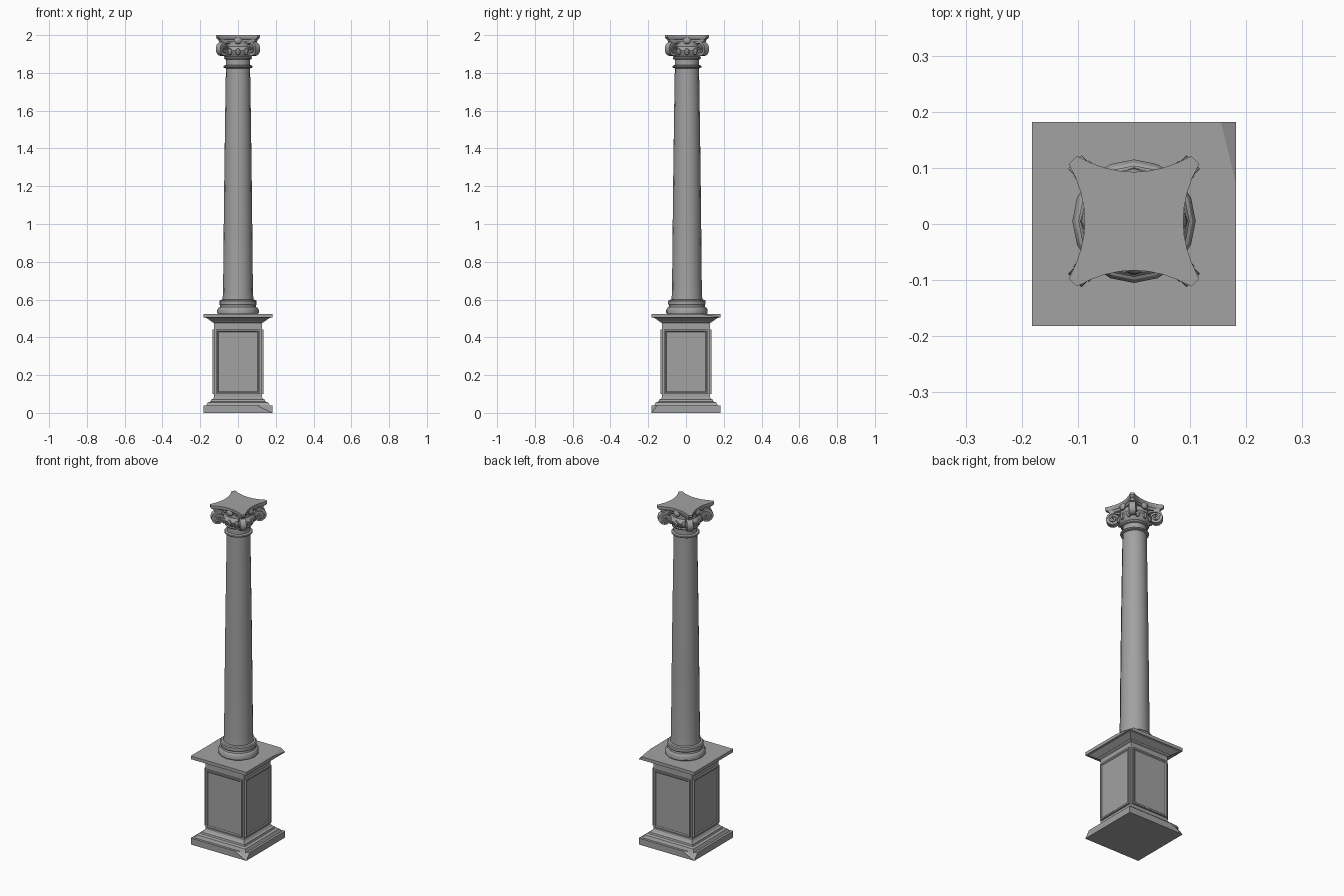
import bpy, bmesh, math
from mathutils import Vector, Matrix

if "Cube" in bpy.data.objects:
    bpy.data.objects.remove(bpy.data.objects["Cube"], do_unlink=True)

STONE = (0.36, 0.36, 0.36, 1)
stone = bpy.data.materials.new("grey_stone")
stone.use_nodes = True
stone.diffuse_color = STONE
stone.node_tree.nodes["Principled BSDF"].inputs["Base Color"].default_value = STONE

OFFSET = 0.005   # the column sits slightly towards the back of its pedestal


def finish(name, bm, smooth=False, y=0):
    bmesh.ops.recalc_face_normals(bm, faces=bm.faces)
    mesh = bpy.data.meshes.new(name)
    bm.to_mesh(mesh)
    bm.free()
    mesh.materials.append(stone)
    ob = bpy.data.objects.new(name, mesh)
    ob.location.y = y
    bpy.context.collection.objects.link(ob)
    if smooth:
        bpy.ops.object.select_all(action='DESELECT')
        ob.select_set(True)
        bpy.context.view_layer.objects.active = ob
        bpy.ops.object.shade_smooth_by_angle(angle=math.radians(30))
    return ob


def loft(bm, rings):
    """Skin closed rings of points and cap both ends."""
    rows = [[bm.verts.new(p) for p in ring] for ring in rings]
    for a, b in zip(rows, rows[1:]):
        for i in range(len(a)):
            j = (i + 1) % len(a)
            bm.faces.new((a[i], a[j], b[j], b[i]))
    bm.faces.new(rows[0][::-1])
    bm.faces.new(rows[-1])


def square(h, z):
    return [(x * h, y * h, z) for x, y in ((-1, -1), (1, -1), (1, 1), (-1, 1))]


def circle(r, z, n=16):
    return [(r * math.cos(math.tau * i / n), r * math.sin(math.tau * i / n), z) for i in range(n)]


def stack(ring, profile):
    bm = bmesh.new()
    loft(bm, [ring(r, z) for r, z in profile])
    return bm


def chip(bm, points, inside):
    """Slice off the side of a plane that faces away from a point inside."""
    a, b, c = map(Vector, points)
    n = (b - a).cross(c - a)
    if n.dot(Vector(inside) - a) > 0:
        n.negate()
    bmesh.ops.bisect_plane(bm, geom=bm.verts[:] + bm.edges[:] + bm.faces[:],
                           plane_co=a, plane_no=n, clear_outer=True)
    bmesh.ops.holes_fill(bm, edges=[e for e in bm.edges if e.is_boundary])


# Foot slab with two broken corners
E = 0.182
bm = stack(square, [(E, 0), (E, 0.038)])
for s in (1, -1):
    chip(bm, [(s * E, -s * E, 0), (s * (E - 0.08), -s * E, 0.038), (s * E, -s * (E - 0.03), 0.038)], (0, 0, 0.01))
finish("pedestal_foot", bm)

# Stepped mouldings and square die
finish("pedestal_body", stack(square, [
    (0.168, 0.038), (0.16, 0.055), (0.145, 0.06), (0.142, 0.07), (0.132, 0.075), (0.126, 0.085),
    (0.126, 0.475), (0.135, 0.48), (0.142, 0.49)]))

# Cornice slab with one broken corner
bm = stack(square, [(0.14, 0.484), (0.152, 0.492), (0.168, 0.503), (E, 0.505), (E, 0.524)])
chip(bm, [(0.155, E, 0.524), (E, 0.07, 0.524), (E, E, 0.507)], (0, 0, 0.51))
finish("pedestal_cornice", bm)

# Raised panels on the four faces of the die
bm = bmesh.new()
for k in range(4):
    turn = Matrix.Rotation(k * math.pi / 2, 3, 'Z')
    rings = []
    for inset, depth in ((0, 0.12), (0, 0.136), (0.008, 0.136), (0.013, 0.131)):
        w, lo, hi = 0.117 - inset, 0.1 + inset, 0.442 - inset
        rings.append([turn @ Vector(p) for p in
                      ((-w, -depth, lo), (w, -depth, lo), (w, -depth, hi), (-w, -depth, hi))])
    loft(bm, rings)
finish("pedestal_panels", bm)

# Round column base, tapering shaft and neck
finish("column_base", stack(circle, [
    (0.105, 0.522), (0.11, 0.53), (0.11, 0.545), (0.104, 0.556), (0.097, 0.56), (0.095, 0.57),
    (0.099, 0.576), (0.099, 0.592), (0.094, 0.598), (0.083, 0.6)]), True, OFFSET)
finish("column_shaft", stack(circle, [
    (0.082, 0.598), (0.079, 0.64), (0.076, 0.95), (0.072, 1.3), (0.067, 1.65), (0.064, 1.83)]), True, OFFSET)
finish("neck_ring", stack(circle, [
    (0.064, 1.824), (0.075, 1.828), (0.077, 1.833), (0.075, 1.838), (0.064, 1.842)]), True, OFFSET)
finish("capital_bell", stack(circle, [
    (0.064, 1.835), (0.064, 1.87), (0.072, 1.873), (0.074, 1.88), (0.07, 1.885),
    (0.084, 1.9), (0.09, 1.918), (0.084, 1.93), (0.076, 1.94), (0.076, 1.985)]), True, OFFSET)


# Abacus with four hollow sides and cut corners
def abacus_ring(scale, z):
    pts = []
    for k in range(4):
        turn = Matrix.Rotation(k * math.pi / 2, 3, 'Z')
        for i in range(-4, 5):
            s = i / 4
            pts.append(turn @ Vector((s * 0.1 * scale, -(0.086 + 0.028 * s * s) * scale, z)))
    return pts


finish("abacus", stack(abacus_ring, [
    (0.88, 1.964), (0.91, 1.976), (0.97, 1.98), (1.02, 1.988), (1.02, 2.0)]), False, OFFSET)

# Corner volutes: a spiral band wound around a thinner core
CENTRE, MID_Z, R = 0.112, 1.924, 0.042
TURNS, STEPS = 2.1, 30
bm = bmesh.new()
for k in range(4):
    turn = Matrix.Rotation(math.pi / 4 + k * math.pi / 2, 3, 'Z')
    path = [(0.05, 1.955, 0.014, 0, 1), (0.08, 1.963, 0.014, 0, 1)]
    for i in range(STEPS + 1):
        t = i / STEPS
        a = math.pi / 2 - t * TURNS * math.tau
        r = R * (1 - t) + 0.008 * t
        path.append((CENTRE + r * math.cos(a), MID_Z + r * math.sin(a), 0.016 + 0.006 * t,
                     math.cos(a), math.sin(a)))
    rings = []
    for d, z, w, nx, nz in path:
        rings.append([turn @ Vector((d - nx * depth, side * w, z - nz * depth))
                      for side, depth in ((-1, 0), (1, 0), (1, 0.009), (-1, 0.009))])
    loft(bm, rings)
    core = []
    for side in (-1, 1):
        core.append([turn @ Vector((CENTRE + x * 0.85, side * 0.012, MID_Z + y * 0.85))
                     for x, y, _ in circle(R * 0.9, 0)])
    loft(bm, core)
finish("volutes", bm, True, OFFSET)

# Rosette under each side of the abacus, and egg shapes around the bell
bm = bmesh.new()
for k in range(4):
    m = (Matrix.Rotation(k * math.pi / 2, 4, 'Z') @ Matrix.Translation((0, -0.08, 1.972))
         @ Matrix.Diagonal((0.022, 0.014, 0.02, 1)))
    bmesh.ops.create_uvsphere(bm, u_segments=10, v_segments=6, radius=1, matrix=m)
finish("rosettes", bm, True, OFFSET)

bm = bmesh.new()
for k in range(12):
    m = (Matrix.Rotation(k * math.tau / 12, 4, 'Z') @ Matrix.Translation((0, -0.085, 1.912))
         @ Matrix.Diagonal((0.014, 0.011, 0.018, 1)))
    bmesh.ops.create_uvsphere(bm, u_segments=8, v_segments=6, radius=1, matrix=m)
finish("egg_moulding", bm, True, OFFSET)
